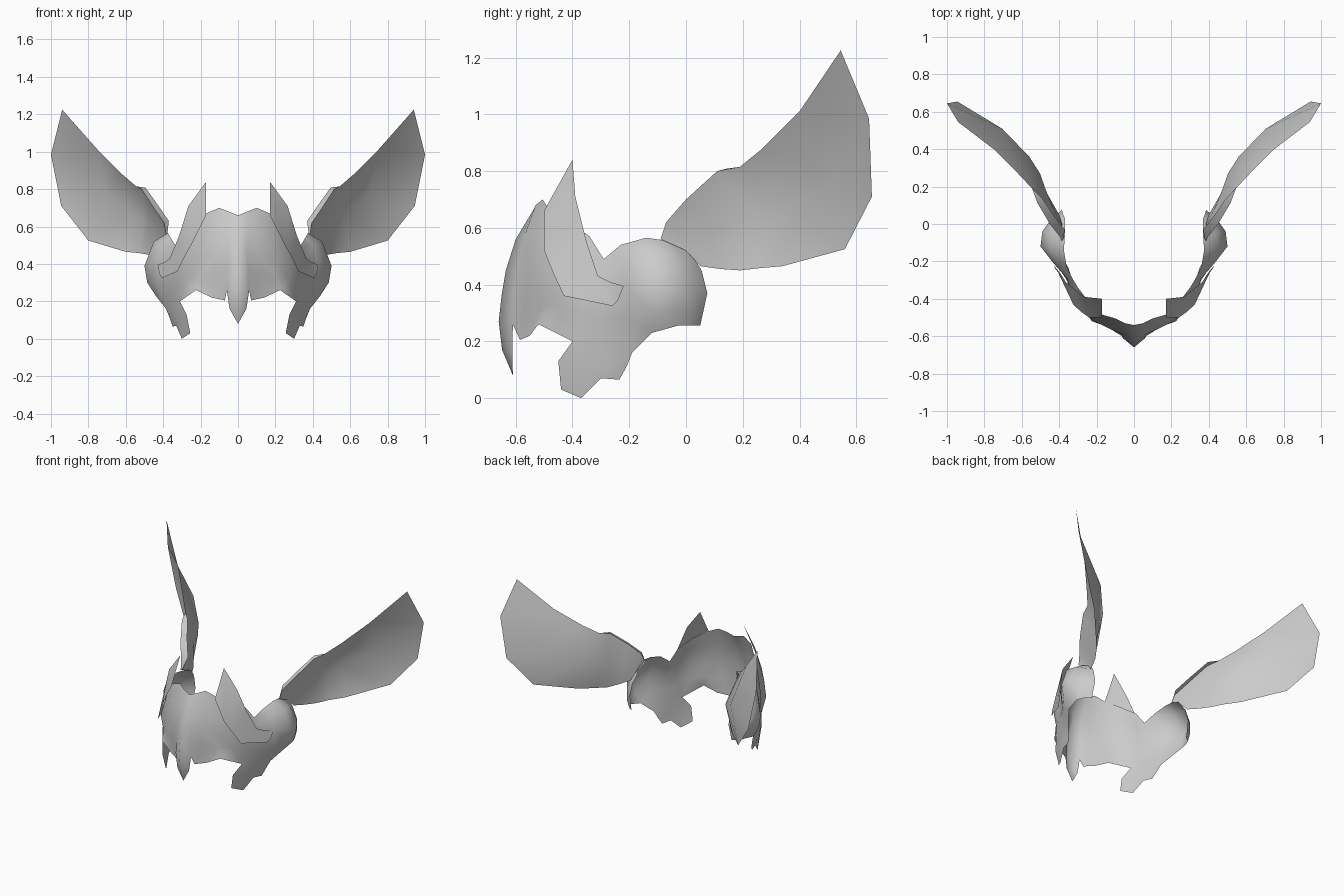
import bpy, bmesh, math

metal = bpy.data.materials.new("pale_grey")
metal.diffuse_color = (0.6, 0.6, 0.6, 1)


def sheet(name, grids, angle=60):
    """Build a mirrored thin sheet from grids of columns listed top to bottom."""
    bm = bmesh.new()
    for grid in grids:
        vs = [[bm.verts.new(p) for p in col] for col in grid]
        for a, b in zip(vs, vs[1:]):
            for i in range(len(a) - 1):
                bm.faces.new((a[i], a[i + 1], b[i + 1], b[i]))
    bmesh.ops.remove_doubles(bm, verts=bm.verts, dist=0.001)
    me = bpy.data.meshes.new(name)
    bm.to_mesh(me)
    bm.free()
    me.materials.append(metal)
    ob = bpy.data.objects.new(name, me)
    bpy.context.collection.objects.link(ob)
    mod = ob.modifiers.new("mirror", 'MIRROR')
    mod.use_clip = True
    bpy.ops.object.select_all(action='DESELECT')
    ob.select_set(True)
    bpy.context.view_layer.objects.active = ob
    bpy.ops.object.shade_smooth_by_angle(angle=math.radians(angle))
    return ob


# Forehead and brow, from the centre ridge to the temple, hollowed above the eye
temple = [(.30, -.34, .57), (.315, -.35, .50), (.335, -.36, .41), (.325, -.375, .30), (.31, -.40, .20)]
brow = [
    [(0, -.54, .66), (0, -.60, .56), (0, -.635, .45), (0, -.65, .36), (0, -.66, .27)],
    [(.05, -.53, .68), (.05, -.57, .57), (.05, -.595, .45), (.055, -.605, .36), (.06, -.61, .26)],
    [(.10, -.505, .70), (.11, -.545, .58), (.12, -.565, .45), (.12, -.565, .34), (.07, -.585, .205)],
    [(.17, -.485, .67), (.19, -.495, .57), (.21, -.52, .42), (.205, -.505, .33), (.14, -.55, .22)],
    [(.24, -.42, .63), (.255, -.43, .55), (.285, -.455, .41), (.275, -.445, .32), (.225, -.52, .26)],
    temple]

# Rounded cup around the ear
cup = [
    temple,
    [(.33, -.29, .49), (.345, -.29, .43), (.36, -.29, .36), (.36, -.30, .28), (.345, -.31, .20)],
    [(.36, -.23, .54), (.405, -.22, .50), (.43, -.21, .40), (.425, -.20, .28), (.385, -.19, .16)],
    [(.375, -.14, .565), (.45, -.13, .52), (.50, -.12, .39), (.485, -.12, .30), (.44, -.12, .23)],
    [(.37, -.07, .555), (.44, -.05, .51), (.49, -.04, .40), (.475, -.04, .31), (.45, -.03, .255)],
    [(.37, 0, .53), (.41, .02, .48), (.44, .03, .39), (.44, .03, .31), (.43, .02, .255)],
    [(.37, .03, .49), (.38, .055, .45), (.385, .075, .37), (.39, .06, .30), (.39, .05, .255)]]

# Cheek guard hanging below the temple
cheek = [
    [(.31, -.40, .20), (.275, -.45, .13), (.255, -.44, .03)],
    [(.345, -.31, .20), (.32, -.36, .11), (.30, -.37, 0)],
    [(.385, -.19, .16), (.355, -.27, .11), (.33, -.30, .07)]]
cheek_tab = [
    cheek[-1],
    [(.385, -.19, .16), (.365, -.21, .11), (.35, -.235, .065)]]

# Pointed nose guard
nose = [
    [(0, -.66, .27), (0, -.648, .17), (0, -.61, .08)],
    [(.06, -.61, .26), (.045, -.612, .16), (0, -.61, .08)]]
sheet("mask_shell", [brow, cup, cheek, cheek_tab, nose])

# Raised pointed plate over each temple
sheet("temple_plate", [[
    [(.17, -.40, .84), (.17, -.50, .66)],
    [(.265, -.39, .71), (.24, -.50, .52)],
    [(.315, -.35, .55), (.285, -.468, .44)],
    [(.365, -.31, .43), (.325, -.43, .36)],
    [(.39, -.27, .41), (.405, -.26, .325)],
    [(.43, -.22, .395), (.42, -.24, .345)]]], 30)

# Large wing: upper and lower edges with the middle row bowed backwards
upper = [(.385, -.09, .56), (.395, -.07, .62), (.45, 0, .70), (.515, .11, .80),
         (.545, .19, .815), (.62, .27, .88), (.75, .40, 1.01), (.94, .545, 1.225)]
lower = [(.385, 0, .52), (.40, .05, .465), (.44, .12, .455), (.48, .19, .45),
         (.53, .26, .458), (.60, .34, .465), (.80, .56, .525), (.945, .655, .71)]
bow = [(0, 0), (-.01, .01), (-.015, .02), (-.025, .035),
       (-.035, .045), (-.05, .055), (-.07, .03), (0, 0)]
wing = []
for a, b, (dx, dy) in zip(upper, lower, bow):
    mid = [(p + q) / 2 for p, q in zip(a, b)]
    wing.append([a, (mid[0] + dx, mid[1] + dy, mid[2]), b])
wing[-1][1] = (1.0, .645, .985)

# Rolled leading edge at the wing root
roll = [[(x - .025 * k, y + .04 * k, z + .01 * k), (x, y, z)]
        for (x, y, z), k in zip(upper[:5], (.3, 1, 1, .8, 0))]
sheet("wing", [wing, roll], 60)
